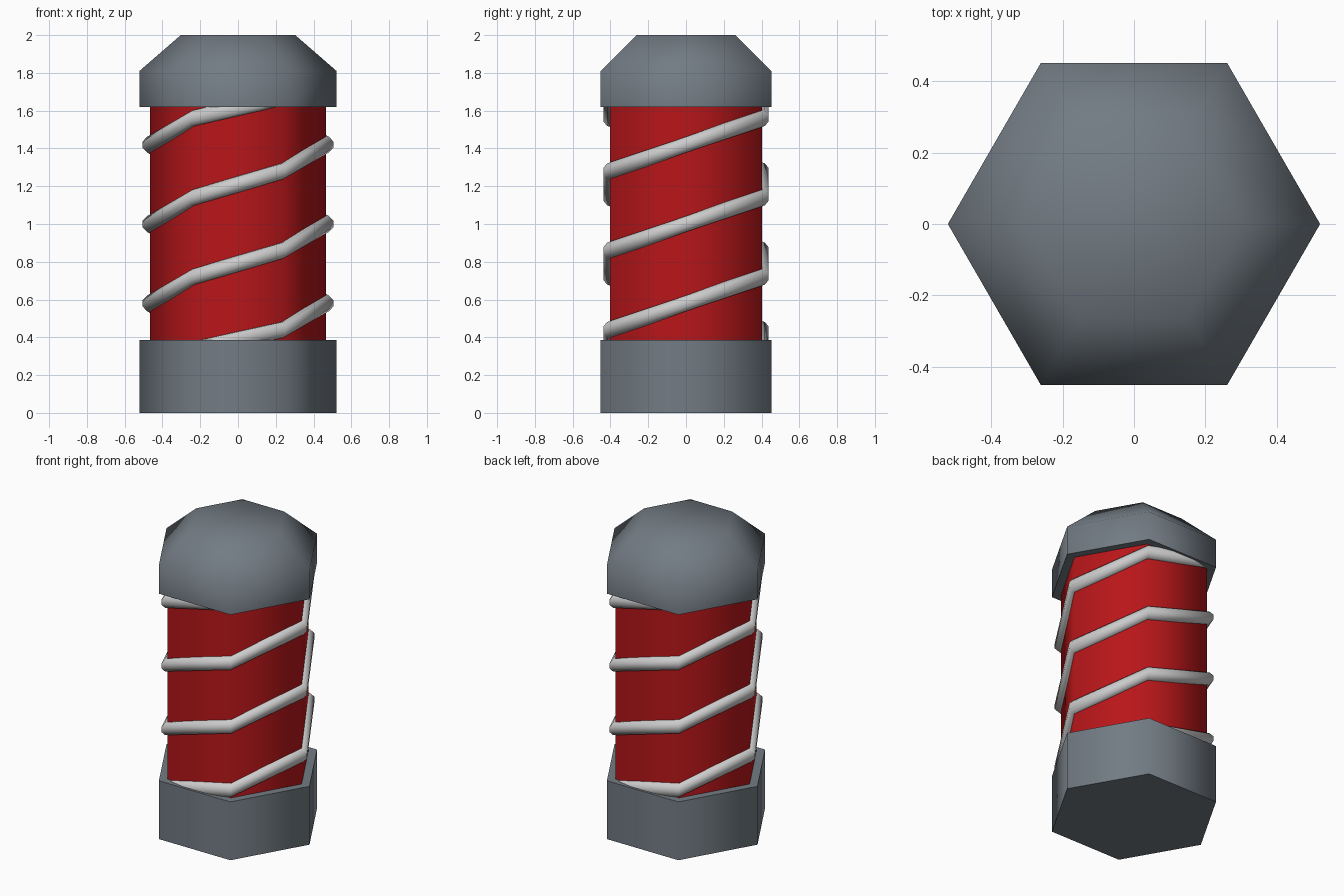
import bpy, bmesh
from math import radians, cos, sin, pi

if "Cube" in bpy.data.objects:
    bpy.data.objects.remove(bpy.data.objects["Cube"])


def colour(name, rgb):
    m = bpy.data.materials.new(name)
    m.diffuse_color = (*rgb, 1)
    m.use_nodes = True
    m.node_tree.nodes["Principled BSDF"].inputs["Base Color"].default_value = m.diffuse_color
    return m


STEEL = colour("slate_grey", (0.17, 0.20, 0.23))
RED = colour("red", (0.48, 0.008, 0.01))
PALE = colour("pale_grey", (0.62, 0.62, 0.62))


def skin(name, rings, mat, angle=65):
    """Join a list of equal closed rings into a capped solid."""
    bm = bmesh.new()
    loops = [[bm.verts.new(p) for p in ring] for ring in rings]
    n = len(loops[0])
    for a, b in zip(loops, loops[1:]):
        for i in range(n):
            j = (i + 1) % n
            bm.faces.new((a[i], a[j], b[j], b[i]))
    bm.faces.new(loops[0][::-1])
    bm.faces.new(loops[-1])
    bmesh.ops.recalc_face_normals(bm, faces=bm.faces[:])
    me = bpy.data.meshes.new(name)
    bm.to_mesh(me)
    bm.free()
    me.materials.append(mat)
    ob = bpy.data.objects.new(name, me)
    bpy.context.collection.objects.link(ob)
    bpy.ops.object.select_all(action='DESELECT')
    ob.select_set(True)
    bpy.context.view_layer.objects.active = ob
    bpy.ops.object.shade_smooth_by_angle(angle=radians(angle))
    return ob


def hexagon(r, z):
    return [(r * cos(k * pi / 3), r * sin(k * pi / 3), z) for k in range(6)]


def hex_solid(name, profile, mat):
    return skin(name, [hexagon(r, z) for r, z in profile], mat)


# Base, red core and chamfered cap
hex_solid("base", [(0.522, 0), (0.522, 0.385)], STEEL)
hex_solid("core", [(0.465, 0.38), (0.465, 1.63)], RED)
hex_solid("cap", [(0.522, 1.62), (0.522, 1.81), (0.303, 2.0)], STEEL)


# Two spiral bands, one bend per core edge
def band(name, start):
    rings = []
    for k in range(-5, 6):
        a = start + k * pi / 3
        z = {-5: 0.335, 5: 1.67}.get(k, 1.0 + 0.14 * k)
        ring = []
        for s in range(8):
            t = (s + 0.5) * pi / 4
            r = 0.465 + 0.043 * cos(t)
            ring.append((r * cos(a), r * sin(a), z + 0.045 * sin(t)))
        rings.append(ring)
    return skin(name, rings, PALE)


band("spiral_band_a", 0)
band("spiral_band_b", pi)
